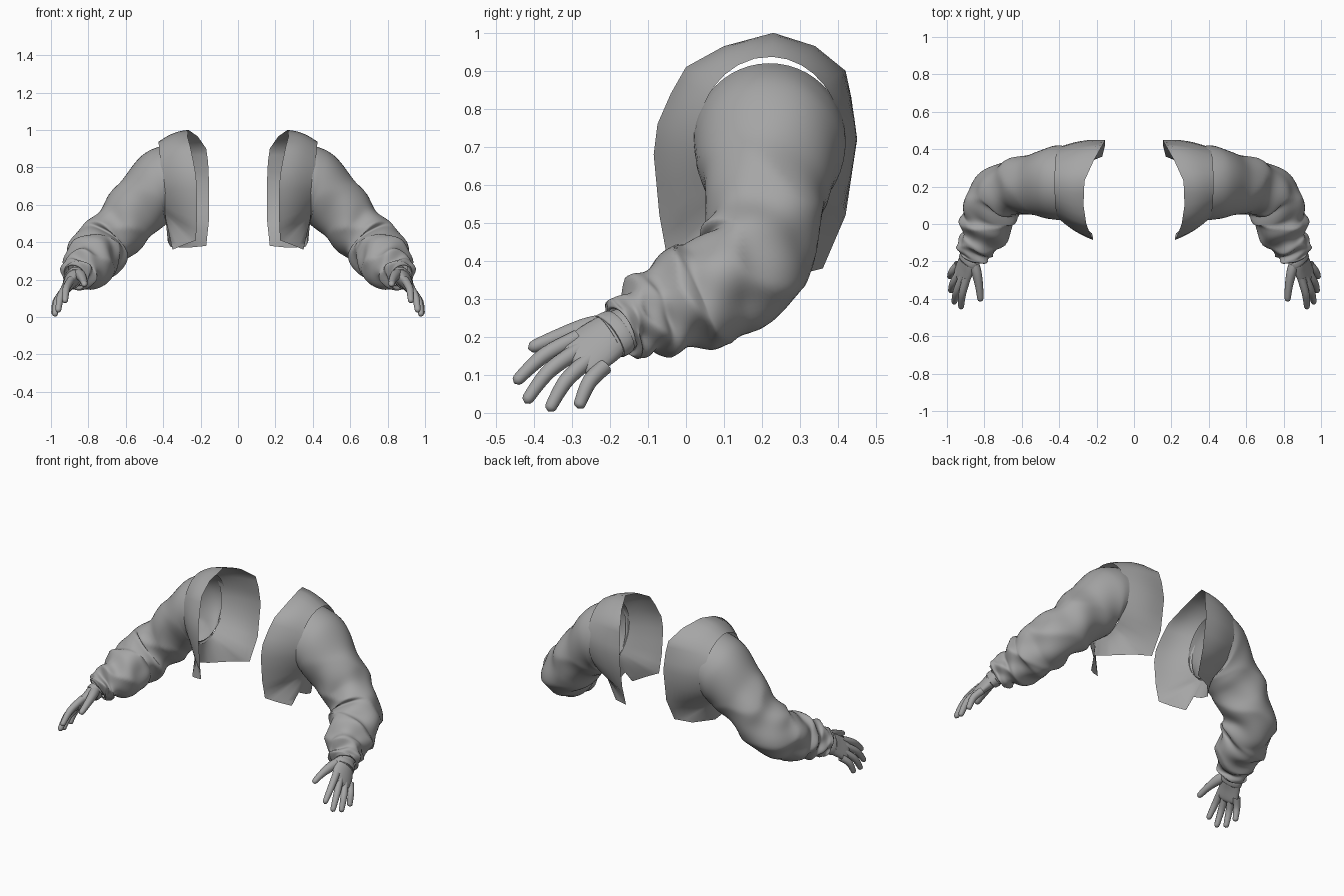
import bpy, bmesh, math
from mathutils import Vector

if "Cube" in bpy.data.objects:
    bpy.data.objects.remove(bpy.data.objects["Cube"])

grey = bpy.data.materials.new("cloth grey")
grey.diffuse_color = (0.38, 0.38, 0.38, 1)
grey.use_nodes = True
grey.node_tree.nodes["Principled BSDF"].inputs["Base Color"].default_value = grey.diffuse_color


def finish(name, rings, closed_ends=(False, False)):
    """Skin a list of rings, mirror it to the other side and smooth it."""
    bm = bmesh.new()
    rows = [[bm.verts.new(p) for p in ring] for ring in rings]
    n = len(rows[0])
    for a, b in zip(rows, rows[1:]):
        for i in range(n):
            j = (i + 1) % n
            bm.faces.new((a[i], a[j], b[j], b[i]))
    if closed_ends[0]:
        bm.faces.new(rows[0])
    if closed_ends[1]:
        bm.faces.new(rows[-1])
    bmesh.ops.recalc_face_normals(bm, faces=bm.faces)
    # tubes and shell all run outward from the body: check one known direction
    mesh = bpy.data.meshes.new(name)
    bm.to_mesh(mesh)
    bm.free()
    mesh.materials.append(grey)
    ob = bpy.data.objects.new(name, mesh)
    bpy.context.collection.objects.link(ob)
    mod = ob.modifiers.new("other_side", 'MIRROR')
    mod.use_mirror_merge = False
    bpy.ops.object.select_all(action='DESELECT')
    ob.select_set(True)
    bpy.context.view_layer.objects.active = ob
    bpy.ops.object.shade_smooth_by_angle(angle=math.radians(50))
    return ob


def spline(pts, s):
    """Catmull-Rom value at s in 0..1 for tuples of any length."""
    f = min(s * (len(pts) - 1), len(pts) - 1.0001)
    i = int(f)
    t = f - i
    p = [pts[max(0, min(len(pts) - 1, i + k))] for k in (-1, 0, 1, 2)]
    return [0.5 * (2 * b + (c - a) * t + (2 * a - 5 * b + 4 * c - d) * t * t
                   + (3 * b - a - 3 * c + d) * t ** 3) for a, b, c, d in zip(*p)]


def tube(name, pts, side, steps, sides, fold=None, round_from=None, start=None):
    """Sweep ellipses along points (x, y, z, half width, half depth)."""
    rings = []
    side = Vector(side)
    for k in range(steps + 1):
        s = k / steps
        q = spline(pts, s)
        c = Vector(q[:3])
        t = (Vector(spline(pts, min(1, s + .01))[:3])
             - Vector(spline(pts, max(0, s - .01))[:3])).normalized()
        if start:
            t = Vector(start).lerp(t, min(1, s * 4)).normalized()
        v = t.cross(side).normalized()
        u = v.cross(t)
        scale = 1
        if round_from and s > round_from:
            scale = max(.08, math.sqrt(max(0, 1 - ((s - round_from) / (1 - round_from)) ** 2)))
        ring = []
        for i in range(sides):
            a = math.tau * i / sides
            extra = fold(s, a) if fold else 0
            ring.append(c + u * math.cos(a) * (q[3] * scale + extra)
                        + v * math.sin(a) * (q[4] * scale + extra))
        rings.append(ring)
    return finish(name, rings, (False, bool(round_from)))


# Shoulder panel: open edge and hem loop lofted to the armhole
edge = [(.22, -.085, .68), (.22, -.07, .52), (.225, -.05, .41), (.29, -.01, .385),
        (.35, .04, .36), (.365, .09, .43), (.375, .15, .40), (.36, .22, .375),
        (.27, .32, .37), (.17, .36, .38), (.155, .42, .52), (.155, .45, .72),
        (.16, .435, .83), (.17, .42, .90), (.215, .34, .965), (.265, .23, 1.0),
        (.27, .10, .965), (.255, 0, .91), (.24, -.04, .84), (.225, -.075, .76)]
loop = []
for a, b in zip(edge, edge[1:] + edge[:1]):
    loop += [Vector(a), Vector(a).lerp(Vector(b), .5)]
loft = []
for k in range(9):
    t = k / 8
    ring = []
    for p in loop:
        a = math.atan2(p.z - .72, p.y - .22)
        out = Vector((0, math.cos(a), math.sin(a)))
        hole = Vector((.405 + .02 * math.sin(a), .22 + .19 * out.y, .72 + .217 * out.z))
        bulge = .014 * math.sin(math.pi * t) if p.z > .45 else 0
        ring.append(p.lerp(hole, t) + out * bulge)
    loft.append(ring)
finish("shoulder_panel", loft)


# Sleeve with soft diagonal folds, deeper around the elbow and forearm
def folds(s, a):
    env = min(1, max(0, (s - .06) * 3)) * (1 if s < .9 else max(0, (1 - s) * 10))
    wave = math.sin(math.tau * (8 * s + .4 * math.sin(a + .8)))
    ridge = 1 - 2 * abs(math.sin(math.pi * (5.5 * s + .5 * math.sin(a - 1.2) + .1 * math.sin(3 * a))))
    return env * (.006 * wave + .009 * ridge + .004 * math.sin(3 * a + 17 * s)
                  + .003 * math.sin(5 * a - 31 * s))


sleeve = [(.385, .22, .72, .20), (.44, .22, .69, .195), (.53, .21, .59, .165),
          (.63, .20, .48, .15), (.715, .165, .385, .15), (.765, .08, .33, .145),
          (.785, 0, .295, .14), (.82, -.08, .26, .115), (.85, -.125, .24, .092),
          (.868, -.16, .225, .085), (.872, -.168, .221, .06)]
tube("sleeve", [p + (p[3],) for p in sleeve], (.6, .3, .75), 110, 48,
     fold=folds, start=(1, 0, 0))

# Glove: palm, wrist strap, thumb and fingers
across = (.05, .09, -.07)
tube("palm", [(.86, -.14, .23, .058, .045), (.88, -.19, .208, .064, .042),
              (.902, -.235, .178, .070, .032), (.922, -.275, .148, .069, .025),
              (.935, -.30, .128, .060, .018)],
     across, 24, 24, round_from=.8)
tube("wrist_strap", [(.873, -.174, .215, .062, .044), (.874, -.176, .214, .068, .049),
                     (.884, -.200, .202, .071, .047), (.885, -.202, .201, .064, .040)],
     across, 9, 28)
tube("thumb", [(.865, -.19, .235, .030, .030), (.842, -.26, .222, .029, .027),
               (.827, -.34, .198, .021, .021), (.820, -.415, .168, .016, .016)],
     across, 20, 14, round_from=.88)

fingers = {  # base, middle joint, tip
    "index_finger": ((.893, -.285, .198), (.918, -.375, .150), (.925, -.452, .078)),
    "middle_finger": ((.912, -.275, .170), (.948, -.360, .110), (.962, -.424, .026)),
    "ring_finger": ((.928, -.250, .145), (.966, -.315, .085), (.980, -.362, .004)),
    "little_finger": ((.940, -.215, .122), (.972, -.255, .080), (.985, -.284, .012)),
}
for name, joints in fingers.items():
    pts = [j + (r, r) for j, r in zip(joints, (.022, .020, .015))]
    tube(name, pts, across, 20, 14, round_from=.88)
